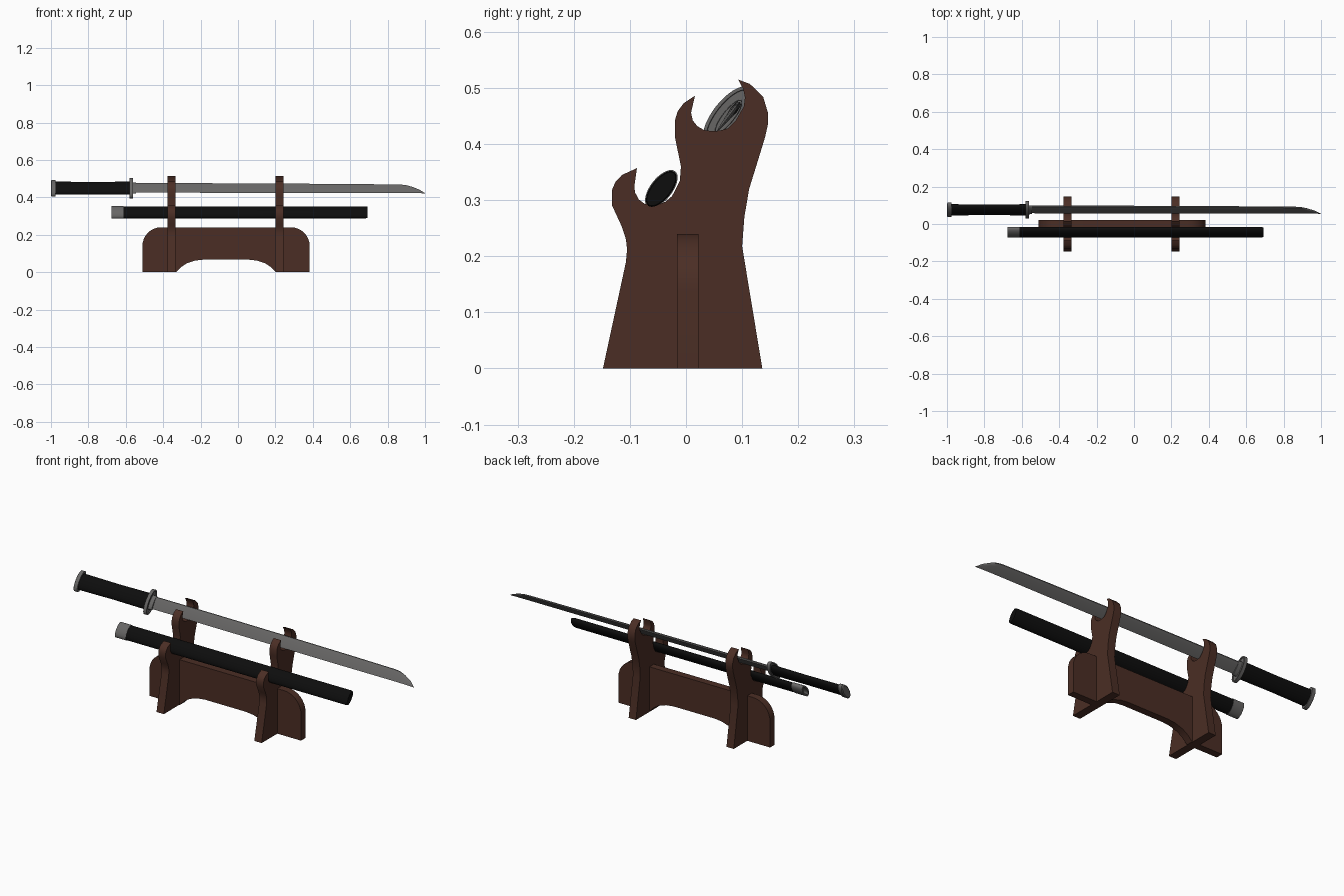
import bpy, bmesh, math

if "Cube" in bpy.data.objects:
    bpy.data.objects.remove(bpy.data.objects["Cube"])


def material(name, rgb):
    m = bpy.data.materials.new(name)
    m.diffuse_color = (*rgb, 1)
    m.use_nodes = True
    m.node_tree.nodes["Principled BSDF"].inputs["Base Color"].default_value = m.diffuse_color
    return m


WOOD = material("dark brown wood", (0.070, 0.027, 0.018))
STEEL = material("grey steel", (0.135, 0.132, 0.130))
BLACK = material("black lacquer", (0.004, 0.004, 0.004))

TILT = math.radians(52)          # lean of the sword and scabbard sections
CU, SU = math.cos(TILT), math.sin(TILT)
SWORD = (0.076, 0.449)           # (y, z) axis of the sword
SHEATH = (-0.044, 0.320)         # (y, z) axis of the scabbard


def finish(bm, name, mat, angle=35):
    bmesh.ops.recalc_face_normals(bm, faces=bm.faces[:])
    me = bpy.data.meshes.new(name)
    bm.to_mesh(me)
    bm.free()
    me.materials.append(mat)
    for p in me.polygons:
        p.use_smooth = True
    me.set_sharp_from_angle(angle=math.radians(angle))
    ob = bpy.data.objects.new(name, me)
    bpy.context.collection.objects.link(ob)
    return ob


def prism(name, front, back, mat):
    """Solid between two matching outlines."""
    bm = bmesh.new()
    a = [bm.verts.new(p) for p in front]
    b = [bm.verts.new(p) for p in back]
    bm.faces.new(a)
    bm.faces.new(b[::-1])
    for i in range(len(a)):
        j = (i + 1) % len(a)
        bm.faces.new((a[i], a[j], b[j], b[i]))
    return finish(bm, name, mat)


def loft(name, sections, axis, mat):
    """sections: (x, [(u, v)...]) with u along the leaning direction."""
    bm = bmesh.new()
    rings = [[bm.verts.new((x, axis[0] + u * CU - v * SU, axis[1] + u * SU + v * CU))
              for u, v in pts] for x, pts in sections]
    n = len(rings[0])
    for r, s in zip(rings, rings[1:]):
        for i in range(n):
            j = (i + 1) % n
            bm.faces.new((r[i], r[j], s[j], s[i]))
    bm.faces.new(rings[0][::-1])
    bm.faces.new(rings[-1])
    return finish(bm, name, mat)


def tube(name, stations, axis, mat, n=36):
    """Elliptical tube through (x, half width, half thickness)."""
    secs = [(x, [(a * math.cos(2 * math.pi * i / n), b * math.sin(2 * math.pi * i / n))
                 for i in range(n)]) for x, a, b in stations]
    return loft(name, secs, axis, mat)


# Two uprights with hooked cradles, outline in (y, z)
outline = [(-.148, 0), (.136, 0), (.100, .218), (.104, .27), (.1125, .32), (.128, .37),
           (.141, .4125), (.146, .435), (.146, .456), (.1375, .484), (.114, .507), (.093, .515),
           (.102, .498), (.105, .483), (.103, .467), (.088, .441), (.075, .428), (.060, .424),
           (.046, .423), (.032, .425), (.020, .432), (.012, .442), (.009, .456), (.016, .486),
           (-.004, .473), (-.015, .458), (-.020, .441), (-.020, .414), (-.009, .36),
           (-.011, .334), (-.025, .307), (-.037, .297), (-.052, .291), (-.073, .293),
           (-.084, .301), (-.091, .314), (-.092, .325), (-.0875, .357), (-.114, .345),
           (-.126, .332), (-.132, .318), (-.132, .291), (-.114, .252), (-.107, .230),
           (-.105, .212), (-.107, .19)]
for name, x in (("left_upright", -.3555), ("right_upright", .2215)):
    prism(name, [(x - .0215, y, z) for y, z in outline],
          [(x + .0215, y, z) for y, z in outline], WOOD)

# Cross board with rounded shoulders and arched underside, mirrored half outline
cx, half = -.064, .447
pts = [(.267, 0), (half, 0)]
for i in range(9):
    t = math.pi / 2 * i / 8
    pts.append((half - .1 + .1 * math.cos(t), .14 + .1 * math.sin(t)))
arch = [(.12, .067), (.165, .062), (.21, .047), (.24, .027)]
board = pts + [(-u, z) for u, z in pts[::-1]] + \
    [(-u, z) for u, z in arch[::-1]] + arch
prism("cross_board", [(cx + u, -.016, z) for u, z in board],
      [(cx + u, .022, z) for u, z in board], WOOD)

# Scabbard with hollow metal mouth
tube("scabbard", [(-.615, .038, .018), (.685, .038, .018), (.692, .036, .016)], SHEATH, BLACK)
tube("scabbard_mouth", [(-.625, .030, .011), (-.675, .030, .011), (-.675, .040, .0195),
                        (-.612, .040, .0195)], SHEATH, STEEL)

# Sword handle, pommel, guard and collar
tube("handle", [(-.98, .042, .019), (-.77, .040, .018), (-.575, .042, .019)], SWORD, BLACK)
tube("pommel", [(-1.0, .048, .018), (-.996, .054, .023), (-.976, .054, .023)], SWORD, STEEL)
tube("guard", [(-.575, .057, .022), (-.580, .058, .023), (-.580, .065, .029),
               (-.562, .065, .029), (-.562, .058, .023), (-.567, .057, .022)], SWORD, STEEL)
tube("collar", [(-.57, .037, .011), (-.545, .036, .010)], SWORD, STEEL)

# Ridged blade: (x, spine, edge, half thickness)
blade = [(-.565, .033, -.030, .007), (-.2, .033, -.031, .007), (.2, .031, -.032, .0065),
         (.6, .028, -.033, .006), (.86, .025, -.033, .0055), (.895, .022, -.033, .0052),
         (.93, .010, -.0335, .0045), (.97, -.010, -.034, .003), (1.0, -.034, -.035, .0005)]
secs = []
for x, s, e, t in blade:
    r = s - .3 * (s - e)
    secs.append((x, [(s, 0), (s - .003, .7 * t), (r, t), (e, 0), (r, -t), (s - .003, -.7 * t)]
                 if s - e > .01 else
                 [(s, 0), (s - .0002, .7 * t), (r, t), (e, 0), (r, -t), (s - .0002, -.7 * t)]))
loft("blade", secs, SWORD, STEEL)
